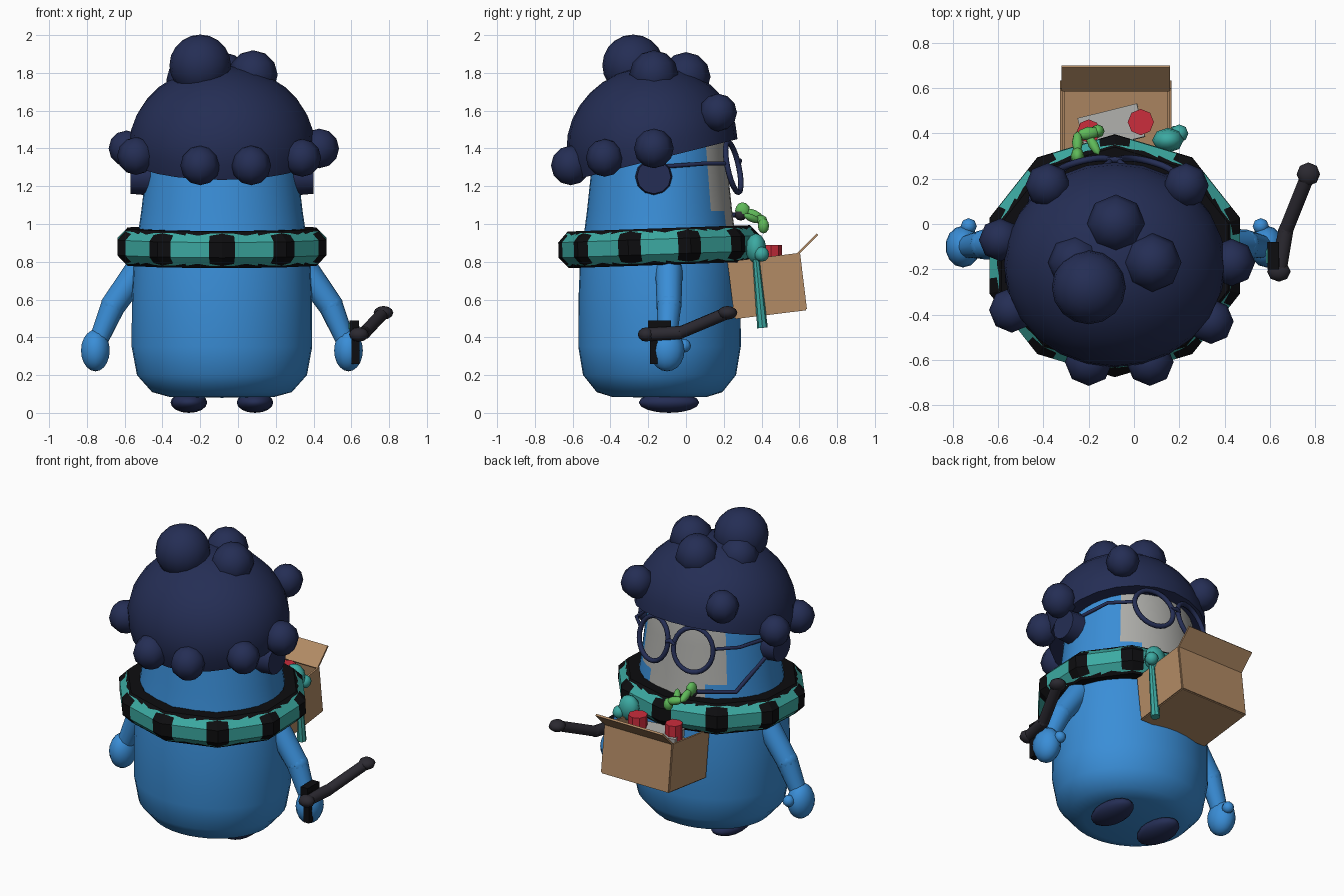
import bpy, bmesh
from math import sin, cos, pi, radians, atan2, degrees
from mathutils import Matrix, Vector, Euler

cube = bpy.data.objects.get("Cube")
if cube:
    bpy.data.objects.remove(cube, do_unlink=True)


def material(name, r, g, b):
    m = bpy.data.materials.new(name)
    m.use_nodes = True
    m.diffuse_color = (r, g, b, 1)
    m.node_tree.nodes["Principled BSDF"].inputs["Base Color"].default_value = (r, g, b, 1)
    return m


BLUE = material("skin_blue", .042, .27, .68)
NAVY = material("hair_navy", .018, .027, .09)
PALE = material("pale_grey", .42, .42, .40)
BLACK = material("scarf_black", .004, .004, .005)
TEAL = material("teal", .045, .40, .36)
TAN = material("cardboard_tan", .45, .26, .13)
RED = material("red", .60, .026, .045)
GREEN = material("leaf_green", .115, .49, .10)
STEEL = material("baton_grey", .024, .022, .030)

CX, CY = -.085, -.14   # body axis


def finish(name, bm, mats, matrix=Matrix(), angle=40):
    """Turn a bmesh into an object; angle=None keeps flat faces."""
    bmesh.ops.recalc_face_normals(bm, faces=bm.faces[:])
    me = bpy.data.meshes.new(name)
    bm.to_mesh(me)
    bm.free()
    for m in mats:
        me.materials.append(m)
    if angle is not None:
        me.polygons.foreach_set("use_smooth", [True] * len(me.polygons))
        me.set_sharp_from_angle(angle=radians(angle))
    ob = bpy.data.objects.new(name, me)
    ob.matrix_world = matrix
    bpy.context.collection.objects.link(ob)
    return ob


def trs(loc, rot=(0, 0, 0), scale=(1, 1, 1)):
    return Matrix.LocRotScale(Vector(loc), Euler([radians(a) for a in rot]), Vector(scale))


def ball(name, mat, loc, size, rot=(0, 0, 0), segs=8, rings=6):
    size = (size,) * 3 if isinstance(size, float) else size
    bm = bmesh.new()
    bmesh.ops.create_uvsphere(bm, u_segments=segs, v_segments=rings, radius=1)
    return finish(name, bm, [mat], trs(loc, rot, size), 75)


def box(name, mat, loc, size, rot=(0, 0, 0), base=Matrix()):
    bm = bmesh.new()
    bmesh.ops.create_cube(bm, size=1)
    return finish(name, bm, [mat], base @ trs(loc, rot, size), None)


def rod(name, mat, a, b, r1, r2=None, segs=10):
    a, b = Vector(a), Vector(b)
    d = b - a
    bm = bmesh.new()
    bmesh.ops.create_cone(bm, cap_ends=True, segments=segs, radius1=r1,
                          radius2=r1 if r2 is None else r2, depth=d.length)
    m = Matrix.Translation((a + b) / 2) @ d.to_track_quat('Z', 'Y').to_matrix().to_4x4()
    return finish(name, bm, [mat], m)


def tube(name, mat, points, radius, cyclic=False, matrix=Matrix()):
    cu = bpy.data.curves.new(name, 'CURVE')
    cu.dimensions = '3D'
    cu.bevel_depth = radius
    cu.bevel_resolution = 2
    cu.use_fill_caps = True
    sp = cu.splines.new('POLY')
    sp.points.add(len(points) - 1)
    for p, co in zip(sp.points, points):
        p.co = (*co, 1)
    sp.use_cyclic_u = cyclic
    cu.materials.append(mat)
    ob = bpy.data.objects.new(name, cu)
    ob.matrix_world = matrix
    bpy.context.collection.objects.link(ob)


def lathe(profile, segs, ratio, start=0, closed=False):
    """Revolve (radius, z) points; ratio squashes the y direction."""
    bm = bmesh.new()
    n = len(profile)
    grid = []
    for i in range(segs):
        t = start + 2 * pi * i / segs
        grid.append([bm.verts.new((r * cos(t), r * sin(t) * ratio, z)) for r, z in profile])
    for i in range(segs):
        a, b = grid[i], grid[(i + 1) % segs]
        for j in range(n if closed else n - 1):
            k = (j + 1) % n
            bm.faces.new((a[j], b[j], b[k], a[k]))
    bmesh.ops.remove_doubles(bm, verts=bm.verts[:], dist=1e-5)
    return bm


# Body with a pale face area
profile = [(0, .08), (.28, .085), (.37, .11), (.45, .2), (.478, .35), (.477, .6), (.468, .8),
           (.44, .98), (.427, 1.07), (.40, 1.3), (.385, 1.42), (.36, 1.52), (.25, 1.65), (0, 1.7)]
bm = lathe(profile, 40, .9)
for f in bm.faces:
    c = f.calc_center_median()
    wide = .29 if c.z > 1.07 else .2
    f.material_index = int(c.y > 0 and abs(c.x) < wide and .9 < c.z < 1.6)
finish("body", bm, [BLUE, PALE], trs((CX, CY, 0)), 50)

# Patterned ring scarf
ring = [(.485 + .105 * cos(pi / 8 + j * pi / 4), .105 * sin(pi / 8 + j * pi / 4)) for j in range(8)]
bm = lathe(ring, 10, .92, pi / 10, True)
bmesh.ops.subdivide_edges(bm, edges=bm.edges[:], cuts=4, use_grid_fill=True)
bmesh.ops.triangulate(bm, faces=bm.faces[:])
for f in bm.faces:
    c = f.calc_center_median()
    y = c.y / .92
    u = ((degrees(atan2(y, c.x)) - 18) % 36 - 18) / 18
    v = atan2(c.z, (c.x ** 2 + y ** 2) ** .5 - .475) / 1.15
    f.material_index = int(abs(v) < .95 and abs(u) < .5 + .3 * abs(v) and abs(u) + .2 < 1.2 - .15 * v)
finish("scarf", bm, [BLACK, TEAL], trs((CX, CY, .88), (2, 0, 0)), None)

# Hair cap: tilted half ellipsoid
bm = bmesh.new()
bmesh.ops.create_uvsphere(bm, u_segments=24, v_segments=16, radius=1)
bmesh.ops.delete(bm, geom=[v for v in bm.verts if v.co.z < -.22], context='VERTS')
bmesh.ops.holes_fill(bm, edges=[e for e in bm.edges if e.is_boundary])
finish("hair_cap", bm, [NAVY], trs((CX, -.18, 1.42), (14, 0, 0), (.49, .455, .415)))

# Hair curls on top, then around the rim
ball("top_curl_large", NAVY, (-.2, -.28, 1.84), .163, segs=16, rings=10)
for loc, r in [((.08, -.17, 1.79), .13), ((-.08, 0, 1.78), .13), ((-.26, -.17, 1.76), .12),
               ((-.38, .17, 1.59), .1), ((.23, .17, 1.59), .1),
               ((-.59, -.07, 1.4), .095), ((.43, -.17, 1.4), .105),
               ((-.54, -.38, 1.36), .1), ((.34, -.43, 1.35), .1),
               ((-.2, -.61, 1.31), .105), ((.07, -.61, 1.31), .105)]:
    ball("hair_curl", NAVY, loc, r)

for s, side in ((-1, "right"), (1, "left")):
    # Feet
    ball(side + "_foot", NAVY, (CX + s * .175, -.09, .055), (.097, .16, .055), segs=16, rings=8)
    # Arms and hands
    shoulder, elbow, wrist = [(CX + s * x, y, z) for x, y, z in
                              ((.44, -.09, .76), (.575, -.09, .57), (.655, -.1, .38))]
    rod(side + "_upper_arm", BLUE, shoulder, elbow, .072, .066, 12)
    rod(side + "_forearm", BLUE, elbow, wrist, .066, .05, 12)
    ball(side + "_shoulder", BLUE, shoulder, .072, segs=12, rings=8)
    ball(side + "_elbow", BLUE, elbow, .067, segs=12, rings=8)
    ball(side + "_hand", BLUE, (CX + s * .67, -.1, .33), (.078, .092, .11), segs=14, rings=10)
    ball(side + "_thumb", BLUE, (CX + s * .645, -.01, .355), .036)
    # Earphones
    rod(side + "_earphone", NAVY, (CX + s * .37, -.17, 1.25), (CX + s * .485, -.17, 1.25), .1, .09, 12)
    # Glasses
    hoop = [(.125 * cos(a * pi / 12), 0, .135 * sin(a * pi / 12)) for a in range(24)]
    tube(side + "_lens_rim", NAVY, hoop, .015, True,
         trs((CX + s * .142, .25, 1.3), (12, 0, -s * 14)))
    tube(side + "_temple", NAVY, [(CX + s * .26, .21, 1.32), (CX + s * .37, .1, 1.32),
                                  (CX + s * .415, -.17, 1.3)], .011)
tube("glasses_bridge", NAVY, [(CX - .03, .28, 1.32), (CX, .285, 1.335), (CX + .03, .28, 1.32)], .013)

# Microphone
tube("microphone_arm", NAVY, [(-.5, -.12, 1.2), (-.45, .13, 1.04), (-.25, .29, 1.05)], .013)
ball("microphone_tip", STEEL, (-.25, .29, 1.05), .032)

# Baton with side grip
ends = [(.64, -.21, .415), (.67, -.03, .425), (.77, .22, .53)]
rod("baton_rear", STEEL, ends[0], ends[1], .035)
rod("baton_front", STEEL, ends[1], ends[2], .033)
ball("baton_joint", STEEL, ends[1], .035)
ball("baton_butt", STEEL, ends[0], (.052, .045, .038))
ball("baton_tip", STEEL, ends[2], (.052, .052, .036))
box("baton_grip", BLACK, (.622, -.17, .36), (.04, .04, .2))
box("baton_guard", BLACK, (.615, -.14, .46), (.05, .12, .06))
box("baton_guard_panel", TEAL, (.588, -.14, .46), (.008, .07, .03))

# Open cardboard box and flap
base = trs((-.08, .43, .675), (7, 0, 0))
W, D, H, T = .48, .375, .3, .012
box("box_bottom", TAN, (0, 0, -H / 2), (W, D, T), base=base)
for s in (-1, 1):
    box("box_side", TAN, (s * W / 2, 0, 0), (T, D, H), base=base)
    box("box_panel", TAN, (0, s * D / 2, 0), (W, T, H), base=base)
box("box_flap", TAN, (0, D / 2 + .05, H / 2 + .04), (W, .15, T), (38, 0, 0), base)

# Box contents
box("box_filling", TAN, (0, 0, .06), (W - .02, D - .02, .02), base=base)
box("notebook", PALE, (-.02, .01, .115), (.27, .15, .05), (-10, 0, 14), base)
rod("red_can", RED, (.03, .45, .72), (.03, .45, .89), .058, segs=8)
rod("red_can", RED, (-.2, .41, .72), (-.2, .41, .88), .052, segs=8)

# Teal stick with round head beside the box
ball("stick_head", TEAL, (.15, .37, .87), (.07, .055, .08))
rod("stick_shaft", TEAL, (.175, .37, .82), (.175, .405, .45), .018, .028, 8)
ball("stick_knob", TEAL, (.2, .4, .84), .04)

# Small leafy sprout by the microphone
for loc, size, rot in [((-.25, .3, 1.07), (.03, .04, .045), (0, 0, 0)),
                       ((-.25, .36, 1.05), (.024, .055, .024), (-25, 0, 0)),
                       ((-.2, .40, 1.02), (.055, .03, .026), (0, 15, 10)),
                       ((-.16, .41, .99), (.03, .03, .04), (0, 0, 0)),
                       ((-.18, .35, 1.03), (.022, .055, .02), (-20, 0, 30))]:
    ball("sprout_leaf", GREEN, loc, size, rot)
